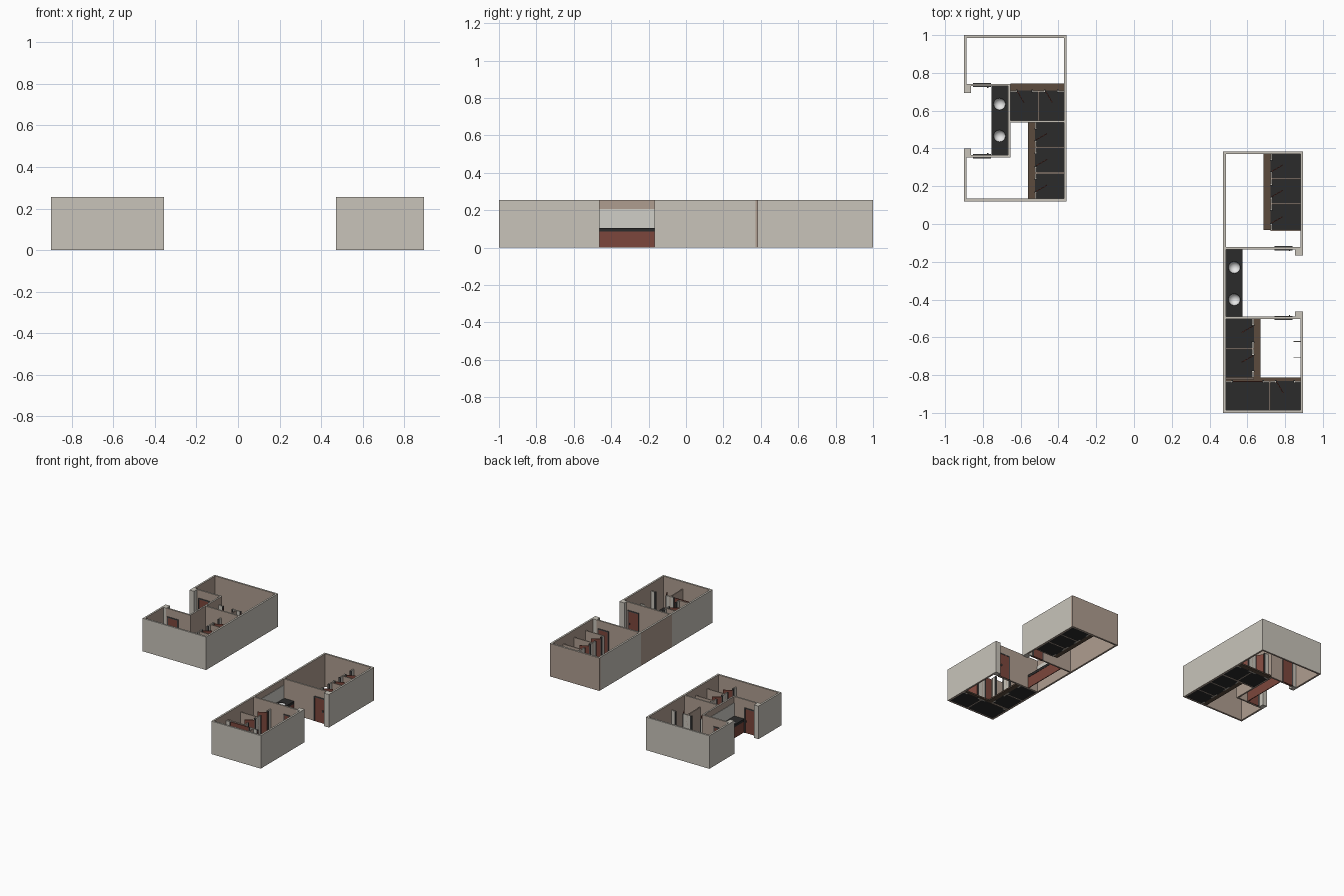
import bpy, bmesh, math
from mathutils import Vector

if "Cube" in bpy.data.objects:
    bpy.data.objects.remove(bpy.data.objects["Cube"])


def material(name, *rgb):
    m = bpy.data.materials.new(name)
    m.diffuse_color = (*rgb, 1)
    m.use_nodes = True
    m.node_tree.nodes["Principled BSDF"].inputs["Base Color"].default_value = m.diffuse_color
    return m


GREY = material("stone grey", 0.58, 0.55, 0.49)
TAN = material("tile tan", 0.43, 0.34, 0.28)
RED = material("door red", 0.20, 0.062, 0.045)
BLACK = material("black granite", 0.024, 0.024, 0.024)
STEP = material("step brown", 0.107, 0.07, 0.048)
MIRROR = material("mirror", 0.63, 0.62, 0.57)
FRAME = material("frame dark grey", 0.07, 0.07, 0.07)
WHITE = material("basin white", 0.95, 0.95, 0.95)

H = 0.255    # outer wall height
PH = 0.20    # partition height
FL = 0.012   # raised stall floor
T = 0.014    # wall thickness


def prism(name, pts, z0, z1, mat):
    """Upright prism over a 2D outline."""
    bm = bmesh.new()
    lo = [bm.verts.new((x, y, z0)) for x, y in pts]
    hi = [bm.verts.new((x, y, z1)) for x, y in pts]
    bm.faces.new(lo)
    bm.faces.new(hi)
    n = len(pts)
    for i in range(n):
        bm.faces.new((lo[i], lo[(i + 1) % n], hi[(i + 1) % n], hi[i]))
    bmesh.ops.recalc_face_normals(bm, faces=bm.faces)
    me = bpy.data.meshes.new(name)
    bm.to_mesh(me)
    bm.free()
    me.materials.append(mat)
    ob = bpy.data.objects.new(name, me)
    bpy.context.collection.objects.link(ob)
    return ob


def box(name, xa, xb, ya, yb, z0, z1, mat):
    x0, x1, y0, y1 = min(xa, xb), max(xa, xb), min(ya, yb), max(ya, yb)
    return prism(name, [(x0, y0), (x1, y0), (x1, y1), (x0, y1)], z0, z1, mat)


def wall(name, x0, x1, y0, y1, *outs):
    """Full-height wall: tan inside, grey top and grey on the outward directions."""
    ob = box(name, x0, x1, y0, y1, 0, H, TAN)
    ob.data.materials.append(GREY)
    dirs = [Vector(o) for o in outs] + [Vector((0, 0, 1))]
    for p in ob.data.polygons:
        if any(p.normal.dot(d) > 0.9 for d in dirs):
            p.material_index = 1
    return ob


L, R, F, K = (-1, 0, 0), (1, 0, 0), (0, -1, 0), (0, 1, 0)


def room_door(name, x0, x1, y, side):
    """Door set into a wall whose centre line is y; side = the lobby side."""
    box(name + "_leaf", x0 + 0.008, x1 - 0.008, y - 0.009, y + 0.009, 0, 0.185, RED)
    ya, yb = y - 0.011, y + 0.011
    box(name + "_jamb_left", x0, x0 + 0.008, ya, yb, 0, 0.193, FRAME)
    box(name + "_jamb_right", x1 - 0.008, x1, ya, yb, 0, 0.193, FRAME)
    box(name + "_head", x0, x1, ya, yb, 0.185, 0.193, FRAME)
    xh = x1 - 0.02
    box(name + "_handle", xh, xh + 0.006, y, y + side * 0.016, 0.085, 0.1, FRAME)


def stalls(name, axis, front, inward, depth, edges, step=0.036, closed=()):
    """Row of stalls. axis = direction of the row, edges = divider positions."""
    def P(u, v):
        v = front + inward * v
        return (u, v) if axis == 'x' else (v, u)

    def ubox(n, u0, u1, v0, v1, z0, z1, mat):
        (xa, ya), (xb, yb) = P(u0, v0), P(u1, v1)
        return box(f"{name}_{n}", xa, xb, ya, yb, z0, z1, mat)

    s = 1 if edges[-1] > edges[0] else -1
    ubox("floor", edges[0], edges[-1], 0, depth, 0.001, FL, BLACK)
    ubox("step", edges[0], edges[-1], -step, 0, 0.001, FL, STEP)
    for i, e in enumerate(edges):
        # dividers with a T-shaped front panel
        a = e - s * 0.033 if i else e
        b = e + s * 0.033 if i < len(edges) - 1 else e
        if 0 < i < len(edges) - 1:
            ubox(f"divider_{i}", e - 0.004, e + 0.004, 0, depth, 0, PH, TAN)
        ubox(f"front_panel_{i}", a, b, 0, 0.009, 0, PH, GREY)
        for edge in ({a, b} - {e}):
            ubox(f"door_post_{i}", edge - 0.004, edge + 0.004, -0.003, 0.012, 0, PH, FRAME)
    for i, e in enumerate(edges[:-1]):
        h = e + s * 0.038
        if i in closed:
            ubox(f"closed_door_{i}", h, edges[i + 1] - s * 0.037, 0.002, 0.007, FL, PH, RED)
            continue
        # leaf standing open into the stall
        a = Vector((h, 0.006))
        d = Vector((s * 0.5, 0.866))
        n = Vector((-d.y, d.x)) * 0.0025
        b = a + d * 0.068
        prism(f"{name}_open_door_{i}", [P(*q) for q in (a - n, b - n, b + n, a + n)],
              FL + 0.005, PH - 0.01, RED)


def washbasins(name, back, out, y0, y1, ys):
    """Counter along a wall at x=back, facing direction out, with two basins."""
    xf = back + out * 0.088
    top = box(name + "_counter", back, xf, y0, y1, 0.085, 0.105, BLACK)
    box(name + "_counter_front", xf - out * 0.008, xf - out * 0.002, y0, y1, 0, 0.085, RED)
    box(name + "_mirror", back, back + out * 0.003, y0, y1, 0.105, 0.207, MIRROR)
    for i, y in enumerate(ys):
        cx = back + out * 0.045
        ring = [(cx + 0.031 * math.cos(k * math.tau / 24),
                 y + 0.031 * math.sin(k * math.tau / 24)) for k in range(24)]
        cut = prism(f"{name}_basin_cutter_{i}", ring, 0.07, 0.12, BLACK)
        cut.hide_render = True
        cut.hide_set(True)
        mod = top.modifiers.new("basin_hole", 'BOOLEAN')
        mod.object = cut
        mod.solver = 'EXACT'
        # half-sphere bowl
        bm = bmesh.new()
        bmesh.ops.create_uvsphere(bm, u_segments=24, v_segments=12, radius=0.031)
        bmesh.ops.delete(bm, geom=[v for v in bm.verts if v.co.z > 0.001], context='VERTS')
        for f in bm.faces:
            f.smooth = True
        me = bpy.data.meshes.new(f"{name}_basin_{i}")
        bm.to_mesh(me)
        bm.free()
        me.materials.append(WHITE)
        ob = bpy.data.objects.new(me.name, me)
        ob.location = (cx, y, 0.102)
        bpy.context.collection.objects.link(ob)


# ---- left block ----
x0, x1, xm = -0.90, -0.357, -0.655
wall("left_right_wall", x1 - T, x1, 0.12, 1.0, R, F, K)
wall("left_back_wall", x0, x1 - T, 1.0 - T, 1.0, K, L)
wall("left_front_wall", x0, x1 - T, 0.12, 0.12 + T, F, L)
wall("left_upper_side_wall", x0, x0 + T, 0.742, 1.0 - T, L)
wall("left_lower_side_wall", x0, x0 + T, 0.12 + T, 0.353, L)
wall("left_lobby_back_wall", x0 + 0.038, xm, 0.73, 0.742)
wall("left_lobby_front_wall", x0 + 0.038, xm, 0.353, 0.365)
wall("left_basin_wall", xm - 0.012, xm, 0.365, 0.73)
wall("left_middle_wall", xm, x1 - T, 0.538, 0.549)
box("left_back_pillar", x0, x0 + 0.038, 0.693, 0.742, 0, H, GREY)
box("left_front_pillar", x0, x0 + 0.038, 0.353, 0.40, 0, H, GREY)
room_door("left_back_door", -0.852, -0.757, 0.736, -1)
room_door("left_front_door", -0.852, -0.757, 0.359, 1)
washbasins("left", xm - 0.012, -1, 0.365, 0.73, (0.635, 0.466))
stalls("left_back_stalls", 'x', 0.708, -1, 0.159, [xm, -0.505, x1 - T])
stalls("left_side_stalls", 'y', -0.525, 1, 0.154, [0.12 + T, 0.27, 0.407, 0.538])

# ---- right block ----
x0, x1 = 0.472, 0.895
wall("right_back_wall", x0, x1, 0.385 - T, 0.385)
wall("right_left_wall_back", x0, x0 + T, -0.122, 0.385 - T, L)
wall("right_basin_wall", x0, x0 + T, -0.503, -0.122)
wall("right_left_wall_front", x0, x0 + T, -1.0, -0.503, L, F)
wall("right_front_wall", x0 + T, x1, -1.0, -1.0 + T, F, R)
wall("right_side_wall_back", x1 - T, x1, -0.122, 0.385 - T, R)
wall("right_side_wall_front", x1 - T, x1, -1.0 + T, -0.503, R)
wall("right_lobby_back_wall", x0 + T, x1 - 0.043, -0.134, -0.122)
wall("right_lobby_front_wall", x0 + T, x1 - 0.043, -0.503, -0.491)
box("right_back_pillar", x1 - 0.043, x1, -0.168, -0.122, 0, H, GREY)
box("right_front_pillar", x1 - 0.043, x1, -0.503, -0.463, 0, H, GREY)
room_door("right_back_door", 0.745, 0.84, -0.128, -1)
room_door("right_front_door", 0.745, 0.84, -0.497, 1)
washbasins("right", x0 + T, 1, -0.491, -0.134, (-0.23, -0.40))
stalls("right_back_stalls", 'y', 0.722, 1, 0.159, [-0.033, 0.106, 0.24, 0.385 - T])
box("right_back_stall_end", 0.722, x1 - T, -0.037, -0.029, 0, PH, TAN)
stalls("right_side_stalls", 'y', 0.635, -1, 0.149, [-0.503, -0.66, -0.812])
stalls("right_front_stalls", 'x', -0.83, -1, 0.156, [x0 + T, 0.718, x1 - T], 0.018, closed=(0,))
box("right_side_stall_end", x0 + T, 0.635, -0.824, -0.814, 0, PH, TAN)

# small screens on the side wall of the front room
for i, y in enumerate((-0.622, -0.706)):
    box(f"screen_{i}", x1 - T - 0.036, x1 - T, y - 0.002, y + 0.002, 0.05, 0.15, GREY)
